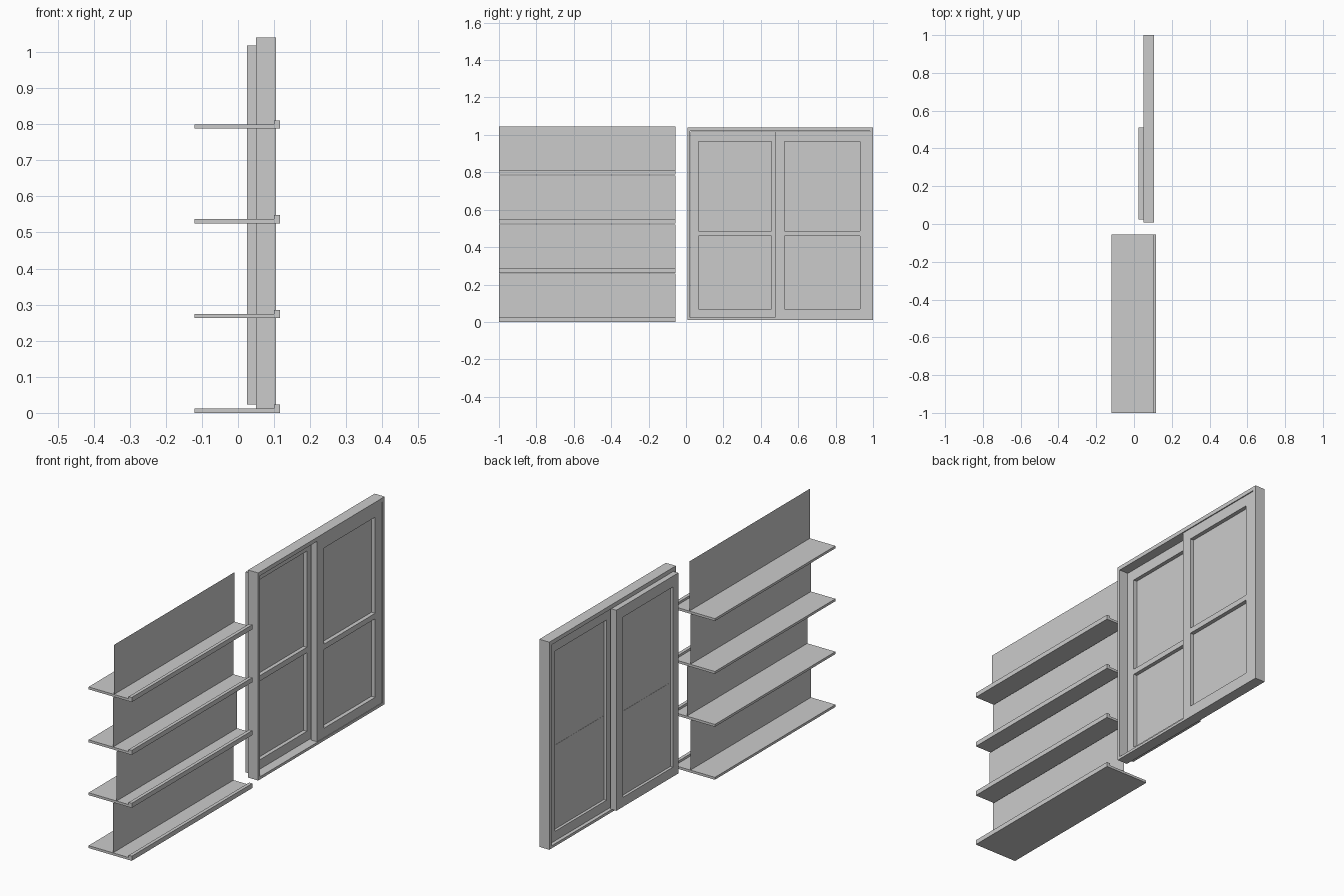
import bpy
import bmesh

cube = bpy.data.objects.get("Cube")
if cube:
    bpy.data.objects.remove(cube, do_unlink=True)

gray = bpy.data.materials.new("plain_gray")
gray.use_nodes = True
gray.diffuse_color = (0.6, 0.6, 0.6, 1)
gray.node_tree.nodes["Principled BSDF"].inputs["Base Color"].default_value = (0.6, 0.6, 0.6, 1)


def finish(name, bm):
    mesh = bpy.data.meshes.new(name)
    bm.to_mesh(mesh)
    bm.free()
    mesh.materials.append(gray)
    obj = bpy.data.objects.new(name, mesh)
    bpy.context.collection.objects.link(obj)
    return obj


def box(name, xs, ys, zs):
    bm = bmesh.new()
    bmesh.ops.create_cube(bm, size=1)
    for v in bm.verts:
        for axis, (low, high) in enumerate((xs, ys, zs)):
            v.co[axis] = high if v.co[axis] > 0 else low
    return finish(name, bm)


def sheet(name, x, ys, zs):
    bm = bmesh.new()
    corners = ((ys[0], zs[0]), (ys[1], zs[0]), (ys[1], zs[1]), (ys[0], zs[1]))
    bm.faces.new([bm.verts.new((x, y, z)) for y, z in corners])
    return finish(name, bm)


def ring(name, xs, outer_y, outer_z, inner_y, inner_z):
    """Rectangular frame with an opening through x."""
    bm = bmesh.new()

    def loop(x, ys, zs):
        return [bm.verts.new((x, ys[a], zs[b])) for a, b in ((0, 0), (1, 0), (1, 1), (0, 1))]

    loops = [loop(xs[0], outer_y, outer_z), loop(xs[1], outer_y, outer_z),
             loop(xs[1], inner_y, inner_z), loop(xs[0], inner_y, inner_z)]
    for k in range(4):
        a, b = loops[k], loops[(k + 1) % 4]
        for i in range(4):
            j = (i + 1) % 4
            bm.faces.new((a[i], a[j], b[j], b[i]))
    bmesh.ops.recalc_face_normals(bm, faces=bm.faces)
    return finish(name, bm)


# Shelves with a raised lip, and thin upright panels between them
shelf_y = (-1.0, -0.055)
pitch = 0.2625
for i, panel_x in enumerate((0.014, 0.034, 0.014, 0.02)):
    z = i * pitch
    box(f"shelf_board_{i + 1}", (-0.12, 0.1), shelf_y, (z, z + 0.012))
    box(f"shelf_lip_{i + 1}", (0.1, 0.117), shelf_y, (z, z + 0.023))
    sheet(f"shelf_panel_{i + 1}", panel_x, shelf_y, (z + 0.012, z + 0.258))

# Outer window frame
ring("window_frame", (0.05, 0.105), (0.008, 1.0), (0.01, 1.04), (0.022, 0.983), (0.023, 1.02))


def sash(name, back, front, outer_y, inner_y):
    """Sliding sash with a pane and a cross rail."""
    ring(name + "_frame", (back, front), outer_y, (0.023, 1.018), inner_y, (0.07, 0.964))
    pane_x = back + 0.014
    sheet(name + "_pane", pane_x, inner_y, (0.07, 0.964))
    box(name + "_rail", (pane_x - 0.001, front), inner_y, (0.46, 0.487))


# Two overlapping sliding sashes
sash("rear_sash", 0.025, 0.058, (0.024, 0.51), (0.067, 0.457))
sash("front_sash", 0.068, 0.102, (0.475, 0.983), (0.527, 0.93))
